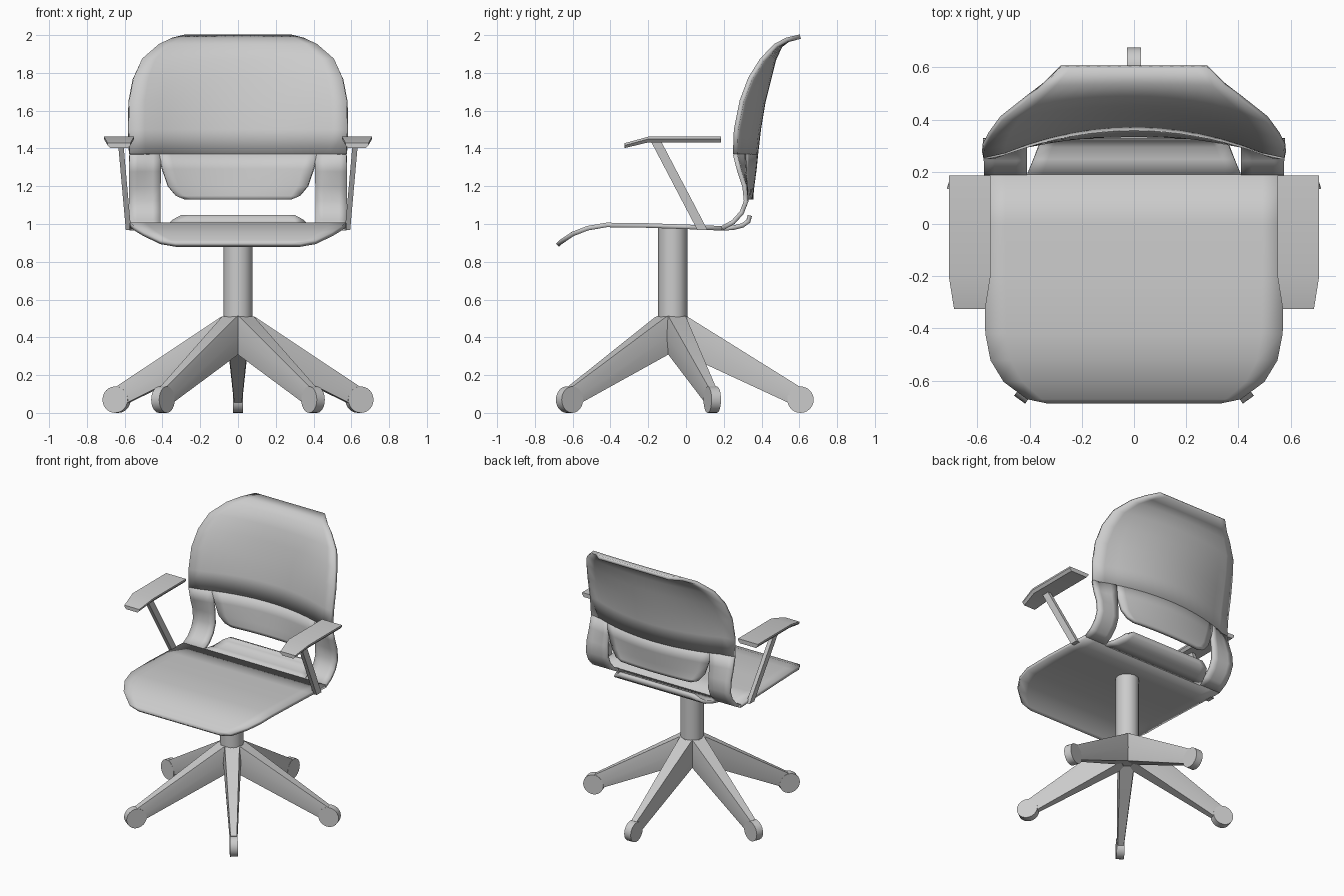
import bpy, bmesh, math
from mathutils import Matrix, Vector

if "Cube" in bpy.data.objects:
    bpy.data.objects.remove(bpy.data.objects["Cube"], do_unlink=True)

grey = bpy.data.materials.new("light_grey")
grey.use_nodes = True
GREY = (0.6, 0.6, 0.6, 1)
grey.diffuse_color = GREY
grey.node_tree.nodes["Principled BSDF"].inputs["Base Color"].default_value = GREY

BASE_Y = -0.07


def finish(name, bm, angle=40, thickness=0):
    bmesh.ops.recalc_face_normals(bm, faces=bm.faces)
    mesh = bpy.data.meshes.new(name)
    bm.to_mesh(mesh)
    bm.free()
    obj = bpy.data.objects.new(name, mesh)
    bpy.context.collection.objects.link(obj)
    mesh.materials.append(grey)
    if thickness:
        mod = obj.modifiers.new("thickness", 'SOLIDIFY')
        mod.thickness = thickness
        mod.offset = 0
    bpy.ops.object.select_all(action='DESELECT')
    obj.select_set(True)
    bpy.context.view_layer.objects.active = obj
    bpy.ops.object.shade_smooth_by_angle(angle=math.radians(angle))
    return obj


def sheet(name, rows, inner=None, side=1, columns=14):
    """Curved shell from rows of (y, z, forward wrap at the sides, half width)."""
    bm = bmesh.new()
    grid = []
    for y, z, wrap, w in rows:
        start = -w if inner is None else inner
        line = []
        for i in range(columns + 1):
            x = side * (start + (w - start) * i / columns)
            dip = wrap * min(1, abs(x) / 0.54) ** 2
            line.append(bm.verts.new((x, y - dip, z)))
        grid.append(line)
    for a, b in zip(grid, grid[1:]):
        for i in range(columns):
            bm.faces.new((a[i], a[i + 1], b[i + 1], b[i]))
    return finish(name, bm, 50, 0.024)


def loft(name, rings, matrix=Matrix(), angle=40):
    """Closed solid joining rings of points."""
    bm = bmesh.new()
    loops = [[bm.verts.new(matrix @ Vector(p)) for p in ring] for ring in rings]
    n = len(loops[0])
    for a, b in zip(loops, loops[1:]):
        for i in range(n):
            j = (i + 1) % n
            bm.faces.new((a[i], a[j], b[j], b[i]))
    bm.faces.new(loops[0])
    bm.faces.new(loops[-1])
    return finish(name, bm, angle)


def cylinder(name, radius, depth, matrix, sides):
    bm = bmesh.new()
    bmesh.ops.create_cone(bm, cap_ends=True, segments=sides, radius1=radius,
                          radius2=radius, depth=depth, matrix=matrix)
    return finish(name, bm)


# Seat with drooping front edge
sheet("seat", [(-.68, .888, 0, .33), (-.665, .903, 0, .41), (-.6, .947, 0, .5),
               (-.52, .978, 0, .55), (-.42, .995, 0, .57), (-.2, .992, 0, .575),
               (0, .985, 0, .575), (.19, .977, 0, .575)])

# Upturned flap at the rear of the seat
sheet("seat_flap", [(.19, .977, 0, .41), (.25, .98, 0, .385), (.3, .993, 0, .365),
                    (.33, 1.015, 0, .345), (.338, 1.045, 0, .3)])

# Backrest panel and its lower tongue
sheet("backrest", [(.37, 1.37, .11, .575), (.385, 1.5, .12, .58), (.41, 1.65, .115, .578),
                   (.44, 1.77, .1, .555), (.465, 1.87, .07, .51), (.5, 1.945, .04, .42),
                   (.54, 1.975, .015, .35), (.605, 1.992, 0, .28)])
sheet("backrest_tongue", [(.37, 1.37, .11, .42), (.362, 1.29, .1, .4), (.35, 1.2, .08, .37),
                          (.345, 1.15, .05, .33), (.345, 1.13, .04, .28)])

# Curved strips joining seat and backrest
for label, side in (("left", 1), ("right", -1)):
    sheet(label + "_back_strip",
          [(.37, 1.37, .11, .575), (.343, 1.28, .06, .577), (.325, 1.2, .015, .578),
           (.318, 1.12, 0, .578), (.295, 1.06, 0, .577), (.25, 1.01, 0, .576),
           (.19, .977, 0, .575)], inner=.41, side=side, columns=4)

# Armrests: pad with sloping nose, and slanted strut
for label, side in (("left", 1), ("right", -1)):
    rings = []
    for y, top, bottom, half in ((.185, 1.462, 1.432, .08), (-.2, 1.462, 1.432, .08),
                                 (-.325, 1.428, 1.402, .06)):
        rings.append([(side * (.63 + dx), y, z) for dx, z in
                      ((-half, top), (half, top), (half, top - .012),
                       (half - .015, bottom), (.015 - half, bottom), (-half, top - .012))])
    loft(label + "_arm_pad", rings, angle=25)
    strut = [[(side * (x + dx), y + dy, z) for dx, dy in
              ((-.014, -.027), (.014, -.027), (.014, .027), (-.014, .027))]
             for x, y, z in ((.622, -.16, 1.44), (.58, .087, .968))]
    loft(label + "_arm_strut", strut)

# Column and hub
cylinder("column", .078, .48, Matrix.Translation((0, BASE_Y, .74)), 12)
cylinder("hub", .08, .18, Matrix.Translation((0, BASE_Y, .42)), 10)

# Five tapered legs with disc casters
for k in range(5):
    turn = (Matrix.Translation((0, BASE_Y, 0))
            @ Matrix.Rotation(math.radians(90 + 72 * k), 4, 'Z'))
    rings = [[(r_top, -w * .8, top), (r_top, w * .8, top), (r_low, w, (top + low) / 2),
              (r_low, w * .75, low), (r_low, -w * .75, low), (r_low, -w, (top + low) / 2)]
             for r_top, r_low, w, top, low in ((.05, .03, .062, .515, .325),
                                               (.08, .07, .06, .508, .305),
                                               (.67, .62, .026, .14, .05))]
    loft("leg_%d" % (k + 1), rings, turn, 50)
    cylinder("caster_%d" % (k + 1), .07, .052,
             turn @ Matrix.Translation((.676, 0, .07)) @ Matrix.Rotation(math.pi / 2, 4, 'X'), 24)
